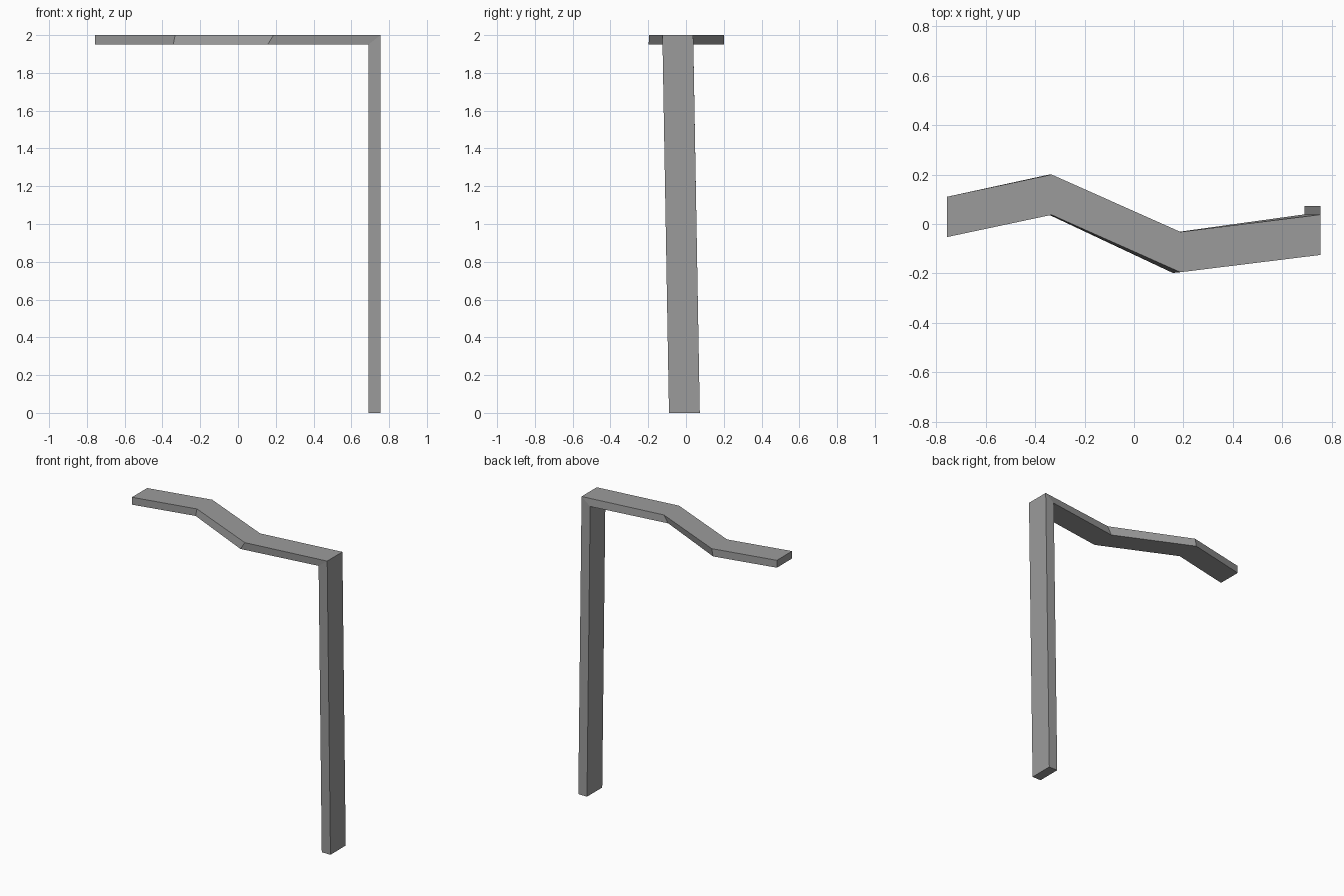
import bpy
import bmesh

cube = bpy.data.objects.get("Cube")
if cube:
    bpy.data.objects.remove(cube, do_unlink=True)

# One flat grey
grey = bpy.data.materials.new("mid_grey")
grey.use_nodes = True
colour = (0.33, 0.33, 0.33, 1)
grey.diffuse_color = colour
grey.node_tree.nodes["Principled BSDF"].inputs["Base Color"].default_value = colour

WIDTH = 0.163

# Stations along the bent bar: inner and outer points on its front edge
stations = [
    ((0.69, -0.09, 0), (0.755, -0.09, 0)),             # foot of the post
    ((0.69, -0.124, 1.95), (0.755, -0.125, 2)),        # mitred corner
    ((0.157, -0.198, 1.95), (0.188, -0.195, 2)),       # first bend of the arm
    ((-0.343, 0.037, 1.95), (-0.333, 0.037, 2)),       # second bend of the arm
    ((-0.757, -0.053, 1.95), (-0.757, -0.053, 2)),     # free end
]

# Bar swept through the stations
bm = bmesh.new()
rings = []
for inner, outer in stations:
    (ix, iy, iz), (ox, oy, oz) = inner, outer
    corners = [(ix, iy, iz), (ox, oy, oz),
               (ox, oy + WIDTH, oz), (ix, iy + WIDTH, iz)]
    rings.append([bm.verts.new(c) for c in corners])
for a, b in zip(rings, rings[1:]):
    for i in range(4):
        j = (i + 1) % 4
        bm.faces.new((a[i], a[j], b[j], b[i]))
bm.faces.new(rings[0])
bm.faces.new(rings[-1])
bmesh.ops.recalc_face_normals(bm, faces=bm.faces)

mesh = bpy.data.meshes.new("bent_post_and_arm")
bm.to_mesh(mesh)
bm.free()
mesh.materials.append(grey)
bar = bpy.data.objects.new("bent_post_and_arm", mesh)
bpy.context.collection.objects.link(bar)
